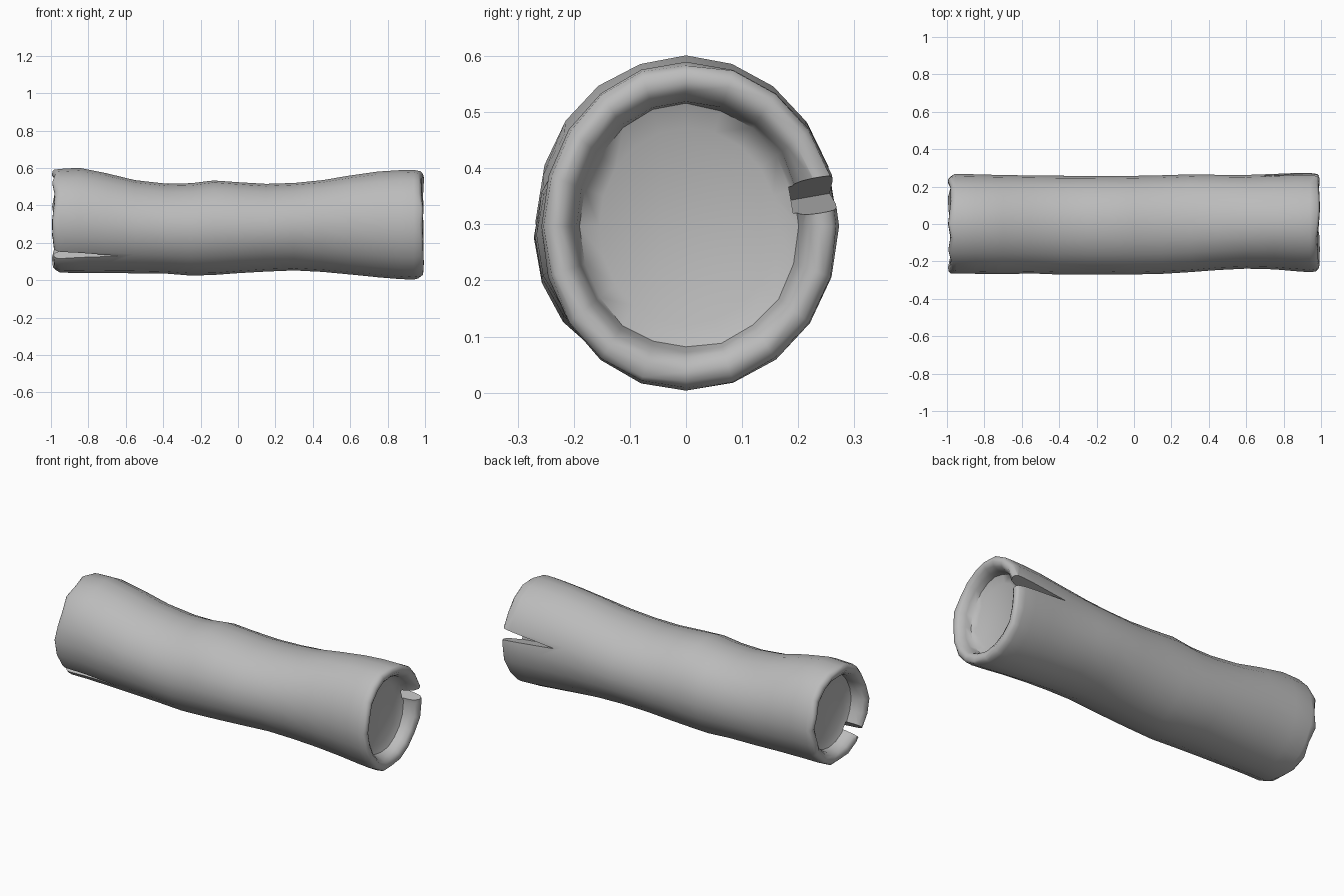
import bpy, bmesh, math, random
from mathutils import Vector

if "Cube" in bpy.data.objects:
    bpy.data.objects.remove(bpy.data.objects["Cube"])
random.seed(4)

grey = bpy.data.materials.new("plain grey")
grey.use_nodes = True
grey.diffuse_color = (0.5, 0.5, 0.5, 1)
grey.node_tree.nodes["Principled BSDF"].inputs["Base Color"].default_value = (0.5, 0.5, 0.5, 1)

SIDES = 20
# Log outline stations: x, bottom, top, front, back
PROFILE = [
    (-.95, .04, .595, -.265, .268), (-.85, .038, .6, -.265, .265),
    (-.7, .038, .57, -.268, .262), (-.55, .037, .535, -.265, .26),
    (-.38, .034, .515, -.27, .257), (-.25, .025, .518, -.27, .257),
    (-.13, .027, .534, -.27, .257), (0, .037, .525, -.27, .257),
    (.15, .047, .515, -.267, .26), (.3, .053, .52, -.258, .265),
    (.45, .045, .535, -.245, .264), (.6, .03, .56, -.238, .262),
    (.75, .016, .58, -.242, .268), (.87, .006, .588, -.252, .273),
    (.94, .003, .59, -.258, .273),
]
# Rolled rim: scale of the end outline, distance in from the end
RIM = [(.985, .012), (.95, .002), (.88, 0), (.81, .015), (.765, .045), (.74, .08), (.6, .1)]


def ring(bm, station, scale=1, xs=None, rough=0):
    x, bottom, top, front, back = station
    mid = (bottom + top) / 2
    verts = []
    for i in range(SIDES):
        a = math.tau * i / SIDES
        c, s = math.cos(a), math.sin(a)
        k = scale * (1 + random.uniform(-rough, rough))
        y = c * (back if c > 0 else -front) * k
        z = mid + s * (top - bottom) / 2 * k
        verts.append(bm.verts.new((xs[i] if xs else x, y, z)))
    return verts


def end_rings(bm, station, sign):
    """Worn, uneven rim that rolls over into a shallow hollow."""
    jag = [random.uniform(0, .022) for _ in range(SIDES)]
    rings = []
    for n, (scale, depth) in enumerate(RIM):
        wear = max(0, 1 - n / 6)
        xs = [sign * (.995 - depth - j * wear) for j in jag]
        rings.append(ring(bm, station, scale, xs, .012 if n < 6 else 0))
    return rings


# Log body with a hollow at each end
bm = bmesh.new()
left = end_rings(bm, PROFILE[-1], 1)
right = end_rings(bm, PROFILE[0], -1)
rings = right[::-1] + [ring(bm, p, 1, None, .004) for p in PROFILE] + left
for a, b in zip(rings, rings[1:]):
    for i in range(SIDES):
        j = (i + 1) % SIDES
        bm.faces.new((a[i], a[j], b[j], b[i]))
bm.faces.new(rings[0])
bm.faces.new(rings[-1][::-1])
bmesh.ops.recalc_face_normals(bm, faces=bm.faces)
mesh = bpy.data.meshes.new("hollow_log")
bm.to_mesh(mesh)
bm.free()
log = bpy.data.objects.new("hollow_log", mesh)
bpy.context.collection.objects.link(log)
mesh.materials.append(grey)


def split(name, sign, tip_x, angle, half, inner, outer):
    """Wedge that cuts a tapering split in the wall, widest at the end."""
    out = Vector((0, math.cos(angle), math.sin(angle)))
    side = Vector((0, -math.sin(angle), math.cos(angle)))
    centre = Vector((0, 0, .31))
    bm = bmesh.new()
    layers = []
    for r in (inner, outer):
        base = centre + out * r
        layers.append([bm.verts.new(base + Vector((x, 0, 0)) + side * w)
                       for x, w in ((tip_x, 0), (sign * 1.1, half), (sign * 1.1, -half))])
    low, high = layers
    bm.faces.new(low)
    bm.faces.new(high[::-1])
    for i in range(3):
        j = (i + 1) % 3
        bm.faces.new((low[i], low[j], high[j], high[i]))
    bmesh.ops.recalc_face_normals(bm, faces=bm.faces)
    me = bpy.data.meshes.new(name)
    bm.to_mesh(me)
    bm.free()
    cutter = bpy.data.objects.new(name, me)
    bpy.context.collection.objects.link(cutter)
    me.materials.append(grey)
    mod = log.modifiers.new(name, 'BOOLEAN')
    mod.operation = 'DIFFERENCE'
    mod.solver = 'EXACT'
    mod.object = cutter
    bpy.context.view_layer.objects.active = log
    bpy.ops.object.modifier_apply(modifier=name)
    bpy.data.objects.remove(cutter)


# Splits in the back wall of the left end and the lower front of the right end
split("back_split", 1, .66, math.radians(10), .042, .19, .4)
split("front_split", -1, -.62, math.radians(222), .036, .19, .4)

# Smooth bark with crisp split edges
bpy.ops.object.select_all(action='DESELECT')
log.select_set(True)
bpy.context.view_layer.objects.active = log
bpy.ops.object.shade_smooth_by_angle(angle=math.radians(50))
